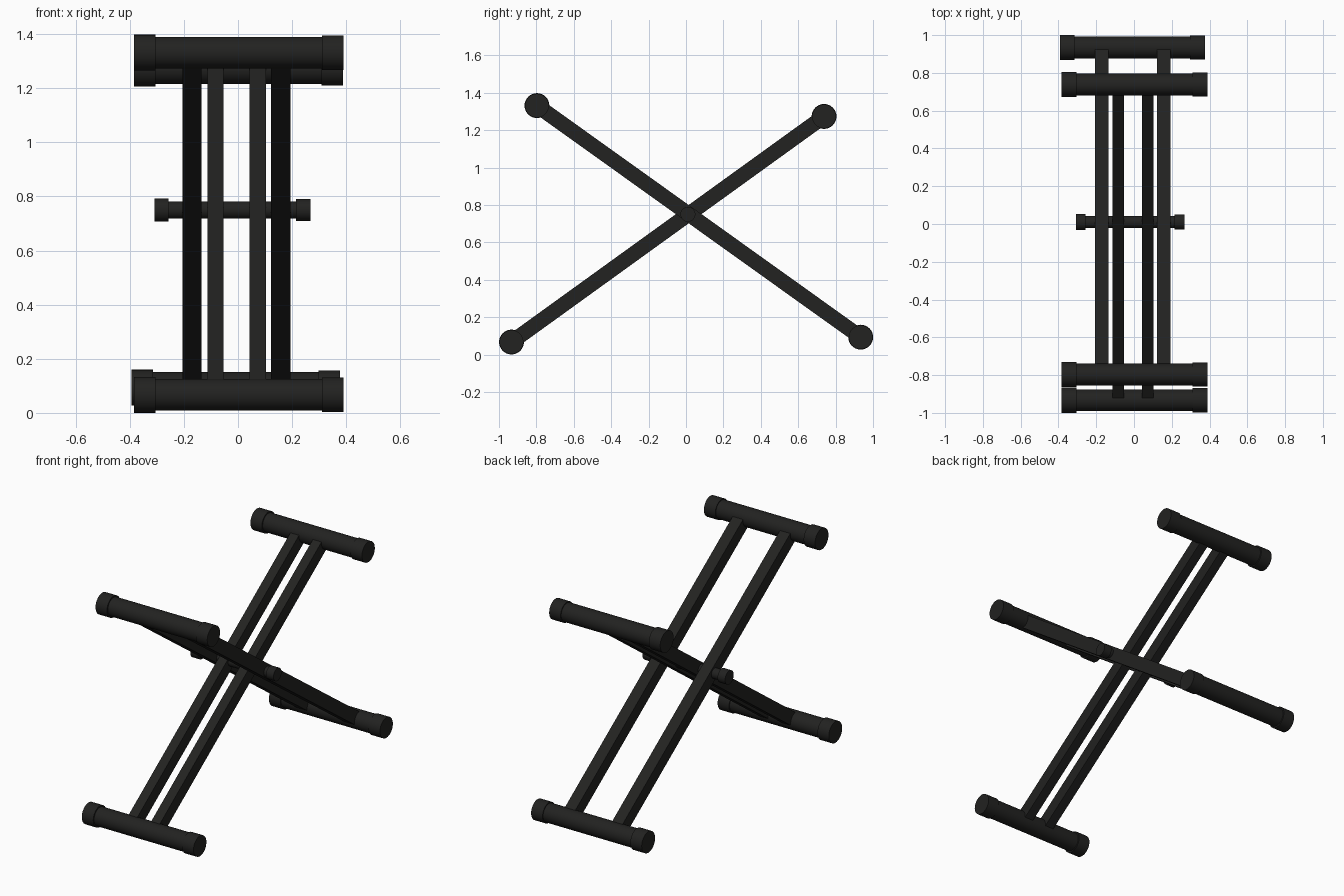
import bpy, math

if "Cube" in bpy.data.objects:
    bpy.data.objects.remove(bpy.data.objects["Cube"])

dark = bpy.data.materials.new("black_metal")
dark.diffuse_color = (0.016, 0.016, 0.015, 1)
dark.use_nodes = True
dark.node_tree.nodes["Principled BSDF"].inputs["Base Color"].default_value = dark.diffuse_color


def finish(name):
    o = bpy.context.object
    o.name = name
    o.data.materials.append(dark)
    return o


def rod(name, x0, x1, y, z, r):
    """Cylinder lying along x."""
    bpy.ops.mesh.primitive_cylinder_add(
        vertices=32, radius=r, depth=x1 - x0,
        location=((x0 + x1) / 2, y, z), rotation=(0, math.pi / 2, 0))
    bpy.ops.object.shade_smooth_by_angle(angle=math.radians(40))
    return finish(name)


def capped_rod(name, x0, x1, y, z, r, cap_l, cap_r, cap_len):
    rod(name, x0 + 0.01, x1 - 0.01, y, z, r)
    rod(name + "_left_cap", x0, x0 + cap_len, y, z, cap_l)
    rod(name + "_right_cap", x1 - cap_len, x1, y, z, cap_r)


def bar(name, x, width, a, b, thick=0.08):
    """Rectangular bar between two (y, z) points."""
    dy, dz = b[0] - a[0], b[1] - a[1]
    bpy.ops.mesh.primitive_cube_add(
        size=1, location=(x, (a[0] + b[0]) / 2, (a[1] + b[1]) / 2),
        rotation=(math.atan2(dz, dy), 0, 0))
    bpy.context.object.scale = (width, math.hypot(dy, dz), thick)
    bpy.ops.object.transform_apply(location=False, rotation=False, scale=True)
    finish(name)


# Tube centres in (y, z)
top_front = (-0.797, 1.331)
top_back = (0.738, 1.273)
foot_front = (-0.933, 0.067)
foot_back = (0.934, 0.093)

# Cross tubes with end caps
for name, (y, z), x0, x1 in (
        ("top_front_tube", top_front, -0.384, 0.389),
        ("top_back_tube", top_back, -0.384, 0.388),
        ("front_foot_tube", foot_front, -0.384, 0.389),
        ("back_foot_tube", foot_back, -0.393, 0.376)):
    capped_rod(name, x0, x1, y, z, 0.058, 0.0665, 0.064, 0.079)

# Crossed legs: outer pair and inner pair
for side, s in (("left", -1), ("right", 1)):
    bar(f"outer_leg_{side}", -0.006 + s * 0.164, 0.072, top_front, foot_back)
    bar(f"inner_leg_{side}", -0.005 + s * 0.078, 0.060, foot_front, top_back)

# Pivot axle through the crossing
capped_rod("pivot_axle", -0.308, 0.267, 0.01, 0.75, 0.032, 0.043, 0.040, 0.052)
